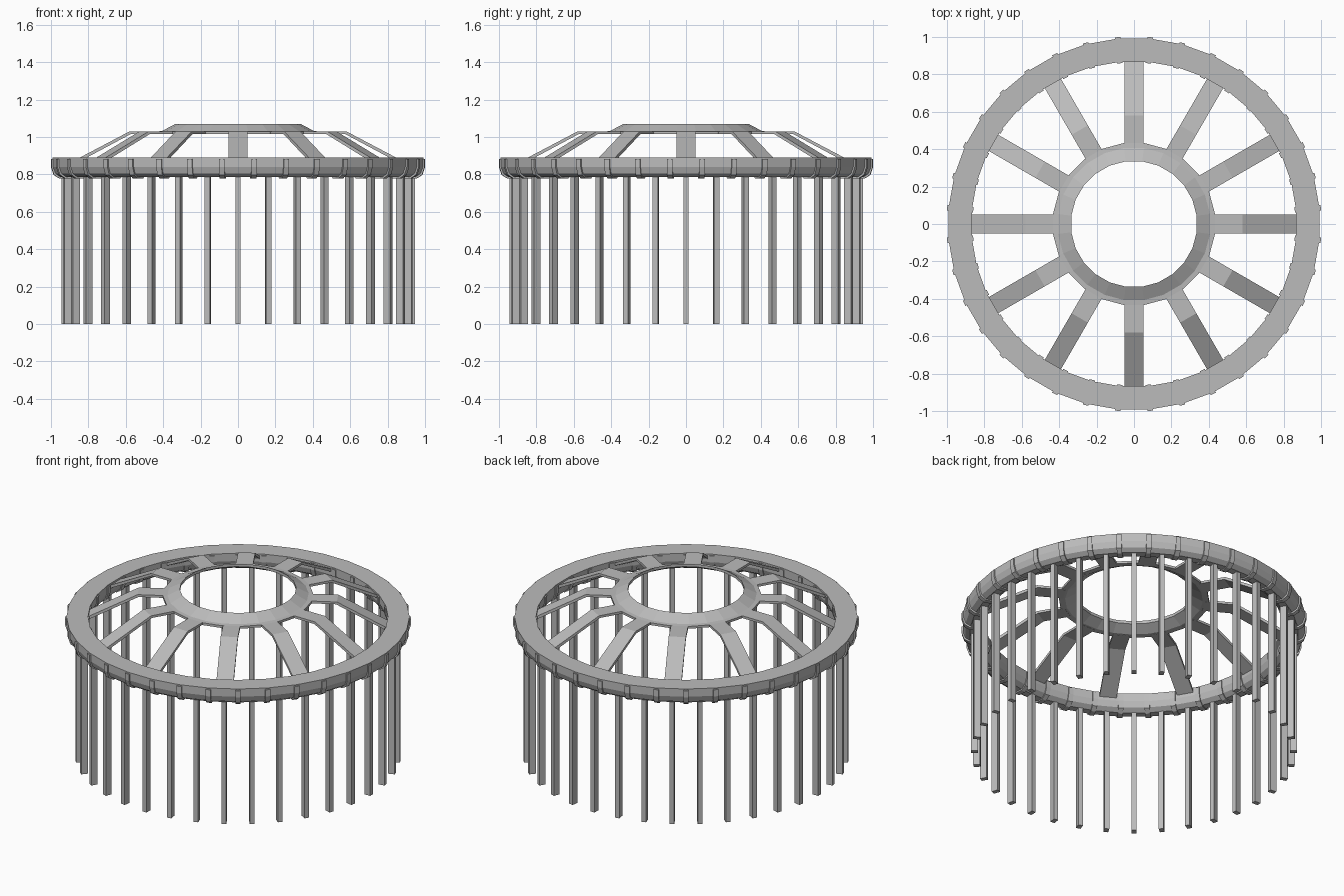
import bpy, bmesh
from math import radians, cos, sin
from mathutils import Vector, Matrix

cube = bpy.data.objects.get("Cube")
if cube:
    bpy.data.objects.remove(cube, do_unlink=True)

grey = bpy.data.materials.new("plain_grey")
grey.use_nodes = True
grey.diffuse_color = (0.5, 0.5, 0.5, 1)
grey.node_tree.nodes["Principled BSDF"].inputs["Base Color"].default_value = (0.5, 0.5, 0.5, 1)


def finish(name, bm):
    bmesh.ops.recalc_face_normals(bm, faces=bm.faces)
    mesh = bpy.data.meshes.new(name)
    bm.to_mesh(mesh)
    bm.free()
    mesh.materials.append(grey)
    obj = bpy.data.objects.new(name, mesh)
    bpy.context.scene.collection.objects.link(obj)
    return obj


def lathe(name, profile, sides, start):
    """Sweep a closed (radius, z) profile around z."""
    bm = bmesh.new()
    rings = []
    for i in range(sides):
        a = start + radians(360 / sides) * i
        rings.append([bm.verts.new((r * cos(a), r * sin(a), z)) for r, z in profile])
    n = len(profile)
    for i in range(sides):
        p, q = rings[i], rings[(i + 1) % sides]
        for j in range(n):
            k = (j + 1) % n
            bm.faces.new((p[j], p[k], q[k], q[j]))
    return finish(name, bm)


def spread(name, profile, width, count, start):
    """Prisms with an (radius, z) outline and a sideways width, repeated around z."""
    bm = bmesh.new()
    n = len(profile)
    for i in range(count):
        turn = Matrix.Rotation(start + radians(360 / count) * i, 3, "Z")
        left, right = [[bm.verts.new(turn @ Vector((r, s * width / 2, z))) for r, z in profile]
                       for s in (1, -1)]
        bm.faces.new(left)
        bm.faces.new(right)
        for j in range(n):
            k = (j + 1) % n
            bm.faces.new((left[j], left[k], right[k], right[j]))
    return finish(name, bm)


def gutter(grow, top):
    """Flat-topped, round-bottomed rim section."""
    half = [(0.0625, top), (0.0625, 0.84), (0.050, 0.805), (0.022, 0.785)]
    outer = [(0.9325 + x + grow * x / 0.0625, z - (grow if z < 0.83 else 0)) for x, z in half]
    inner = [(0.9325 * 2 - r, z) for r, z in reversed(outer)]
    return outer + inner


# Rim with its joint collars
lathe("rim", gutter(0, 0.89), 36, radians(5))
spread("rim_collars", gutter(0.0075, 0.882), 0.03, 36, radians(5))

# Posts hanging under the rim
spread("posts", [(0.905, 0), (0.945, 0), (0.945, 0.8), (0.905, 0.8)], 0.028, 36, 0)

# Bent roof spokes
spread("spokes", [(0.41, 1.03), (0.58, 1.03), (0.88, 0.872),
                  (0.88, 0.852), (0.575, 1.015), (0.41, 1.015)], 0.10, 12, 0)

# Conical hub with open centre
lathe("hub", [(0.338, 1.07), (0.41, 1.032), (0.436, 1.03),
              (0.436, 1.015), (0.40, 1.017), (0.338, 1.052)], 24, radians(7.5))
